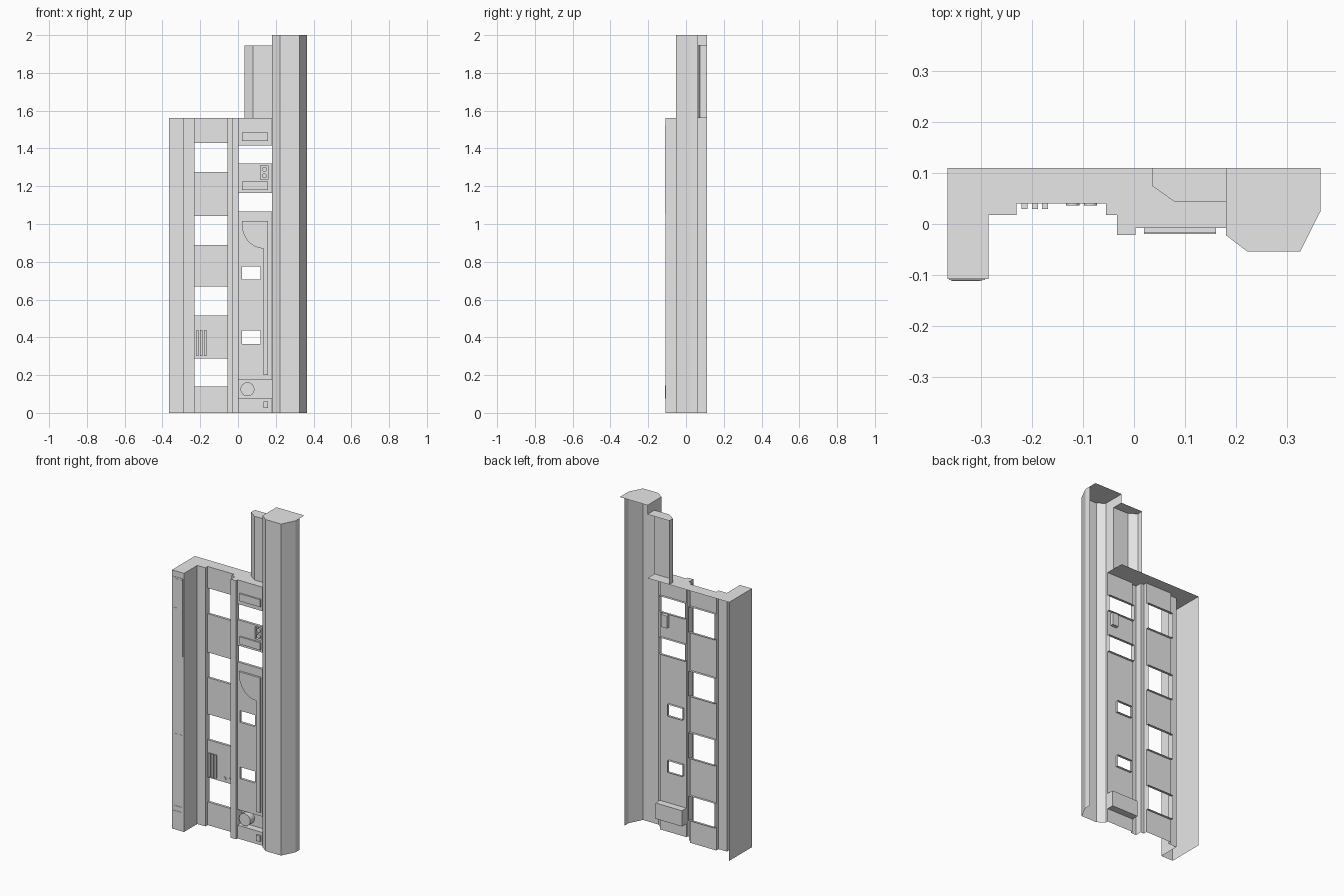
import bpy, bmesh, math

cube = bpy.data.objects.get("Cube")
if cube:
    bpy.data.objects.remove(cube)

grey = bpy.data.materials.new("plain_grey")
grey.use_nodes = True
grey.diffuse_color = (0.8, 0.8, 0.8, 1)
grey.node_tree.nodes["Principled BSDF"].inputs["Base Color"].default_value = (0.8, 0.8, 0.8, 1)

BACK = 0.11      # open rear edge
WALL_TOP = 1.56
STUB_TOP = 1.945


def finish(name, bm):
    bmesh.ops.remove_doubles(bm, verts=bm.verts, dist=0.0001)
    mesh = bpy.data.meshes.new(name)
    bm.to_mesh(mesh)
    bm.free()
    mesh.materials.append(grey)
    obj = bpy.data.objects.new(name, mesh)
    bpy.context.collection.objects.link(obj)
    return obj


def face(bm, points):
    return bm.faces.new([bm.verts.new(p) for p in points])


def sheet(name, profile, z0, z1):
    """Upright folded sheet following a plan profile."""
    bm = bmesh.new()
    for (ax, ay), (bx, by) in zip(profile, profile[1:]):
        face(bm, [(ax, ay, z0), (bx, by, z0), (bx, by, z1), (ax, ay, z1)])
    return finish(name, bm)


def cap(name, outline, z):
    bm = bmesh.new()
    face(bm, [(x, y, z) for x, y in outline])
    return finish(name, bm)


def panel(name, x0, x1, y, z0, z1, holes, niches=()):
    """Flat panel with rimmed openings; niches are (x0, x1, z0, z1, depth) and closed behind."""
    bm = bmesh.new()
    openings = [h + (0.015,) for h in holes] + list(niches)
    xs = sorted({x0, x1} | {v for h in openings for v in h[:2]})
    zs = sorted({z0, z1} | {v for h in openings for v in h[2:4]})
    for a, b in zip(xs, xs[1:]):
        for c, d in zip(zs, zs[1:]):
            mx, mz = (a + b) / 2, (c + d) / 2
            if not any(h[0] < mx < h[1] and h[2] < mz < h[3] for h in openings):
                face(bm, [(a, y, c), (b, y, c), (b, y, d), (a, y, d)])
    for a, b, c, d, depth in openings:
        ring = [(a, c), (b, c), (b, d), (a, d)]
        for (px, pz), (qx, qz) in zip(ring, ring[1:] + ring[:1]):
            face(bm, [(px, y, pz), (px, y + depth, pz), (qx, y + depth, qz), (qx, y, qz)])
        if (a, b, c, d, depth) in niches:
            face(bm, [(px, y + depth, pz) for px, pz in ring])
    return finish(name, bm)


def raised(name, outline, y, height):
    """Raised shape on a front surface, outlined in x and z."""
    bm = bmesh.new()
    base = face(bm, [(x, y, z) for x, z in outline])
    top = bmesh.ops.extrude_face_region(bm, geom=[base])["geom"]
    bmesh.ops.translate(bm, vec=(0, -height, 0),
                        verts=[g for g in top if isinstance(g, bmesh.types.BMVert)])
    bmesh.ops.recalc_face_normals(bm, faces=bm.faces)
    return finish(name, bm)


def rect(x0, x1, z0, z1):
    return [(x0, z0), (x1, z0), (x1, z1), (x0, z1)]


def circle(cx, cz, r, n=24):
    return [(cx + r * math.cos(i * math.tau / n), cz + r * math.sin(i * math.tau / n))
            for i in range(n)]


# Folded wall: side pillar, recessed strip, rib and right-hand panel
pillar = [(-0.365, BACK), (-0.365, -0.108), (-0.285, -0.108), (-0.285, 0.018),
          (-0.23, 0.018), (-0.23, 0.04)]
rib = [(-0.055, 0.04), (-0.055, 0.018), (-0.033, 0.018), (-0.033, -0.022),
       (0.003, -0.022), (0.003, -0.008)]
sheet("side_pillar", pillar, 0, WALL_TOP)
sheet("middle_rib", rib, 0, WALL_TOP)
cap("wall_top", pillar + rib + [(0.18, -0.008), (0.18, BACK)], WALL_TOP)

panel("window_strip", -0.23, -0.055, 0.04, 0, WALL_TOP,
      [(-0.23, -0.055, c, d) for c, d in
       ((0.14, 0.288), (0.515, 0.67), (0.89, 1.042), (1.275, 1.43))])
panel("inner_panel", 0.003, 0.18, -0.008, 0, WALL_TOP,
      [(0.003, 0.18, 1.065, 1.165), (0.003, 0.18, 1.32, 1.415),
       (0.02, 0.12, 0.365, 0.435), (0.02, 0.12, 0.705, 0.775)],
      [(0.003, 0.18, 0.08, 0.175, 0.042), (0.12, 0.16, 1.235, 1.31, 0.02)])

# Tall column
column = [(0.18, -0.022), (0.222, -0.054), (0.325, -0.054), (0.365, 0.025)]
sheet("column", [(0.18, -0.008)] + column + [(0.365, 0.063)], 0, 2)
sheet("column_inner_side", [(0.18, 0.043), (0.18, -0.008)], WALL_TOP, 2)
sheet("column_upper_lip", [(0.18, BACK), (0.18, 0.043)], STUB_TOP, 2)
cap("column_top", column + [(0.365, BACK), (0.18, BACK)], 2)

# Short stub beside the column
stub = [(0.035, BACK), (0.035, 0.075), (0.08, 0.043), (0.18, 0.043)]
sheet("stub", stub, WALL_TOP, STUB_TOP)
cap("stub_top", stub + [(0.18, BACK)], STUB_TOP)

# Raised plates on the inner panel
for i, z in enumerate((1.18, 1.44)):
    raised(f"panel_plate_{i}", rect(0.02, 0.16, z, z + 0.045), -0.008, 0.009)
sweep = [(0.135 - 0.115 * math.sin(t), 1.0 - 0.13 * math.cos(t))
         for t in (i * math.pi / 16 for i in range(9))]
raised("curved_plate", [(0.16, 1.015), (0.16, 0.2), (0.135, 0.2)] + sweep + [(0.02, 1.015)],
       -0.008, 0.012)
raised("niche_drum", circle(0.05, 0.125, 0.037), 0.034, 0.042)
raised("lower_tab", rect(0.135, 0.16, 0.025, 0.06), -0.008, 0.012)
for i, z in enumerate((1.255, 1.29)):
    raised(f"niche_button_{i}", circle(0.14, z, 0.013, 12), 0.012, 0.018)

# Grille bars and buttons on the window strip
for i in range(3):
    x = -0.22 + 0.02 * i
    raised(f"grille_bar_{i}", rect(x, x + 0.012, 0.3, 0.44), 0.04, 0.011)
for i, x in enumerate((-0.12, -0.085)):
    raised(f"strip_button_{i}", circle(x, 0.31, 0.013, 12), 0.04, 0.004)

# Thin plates on the pillar front
for name, x0, x1, z0, z1, h in (
        ("long_plate", -0.362, -0.292, 1.055, 1.525, 0.002),
        ("upper_plate", -0.358, -0.296, 1.46, 1.515, 0.003),
        ("small_latch", -0.357, -0.33, 1.32, 1.34, 0.004),
        ("middle_plate", -0.345, -0.297, 0.51, 0.58, 0.001),
        ("lower_plate", -0.357, -0.294, 0.075, 0.145, 0.002),
        ("lower_latch", -0.352, -0.3, 0.09, 0.115, 0.004)):
    raised(name, rect(x0, x1, z0, z1), -0.108, h)
